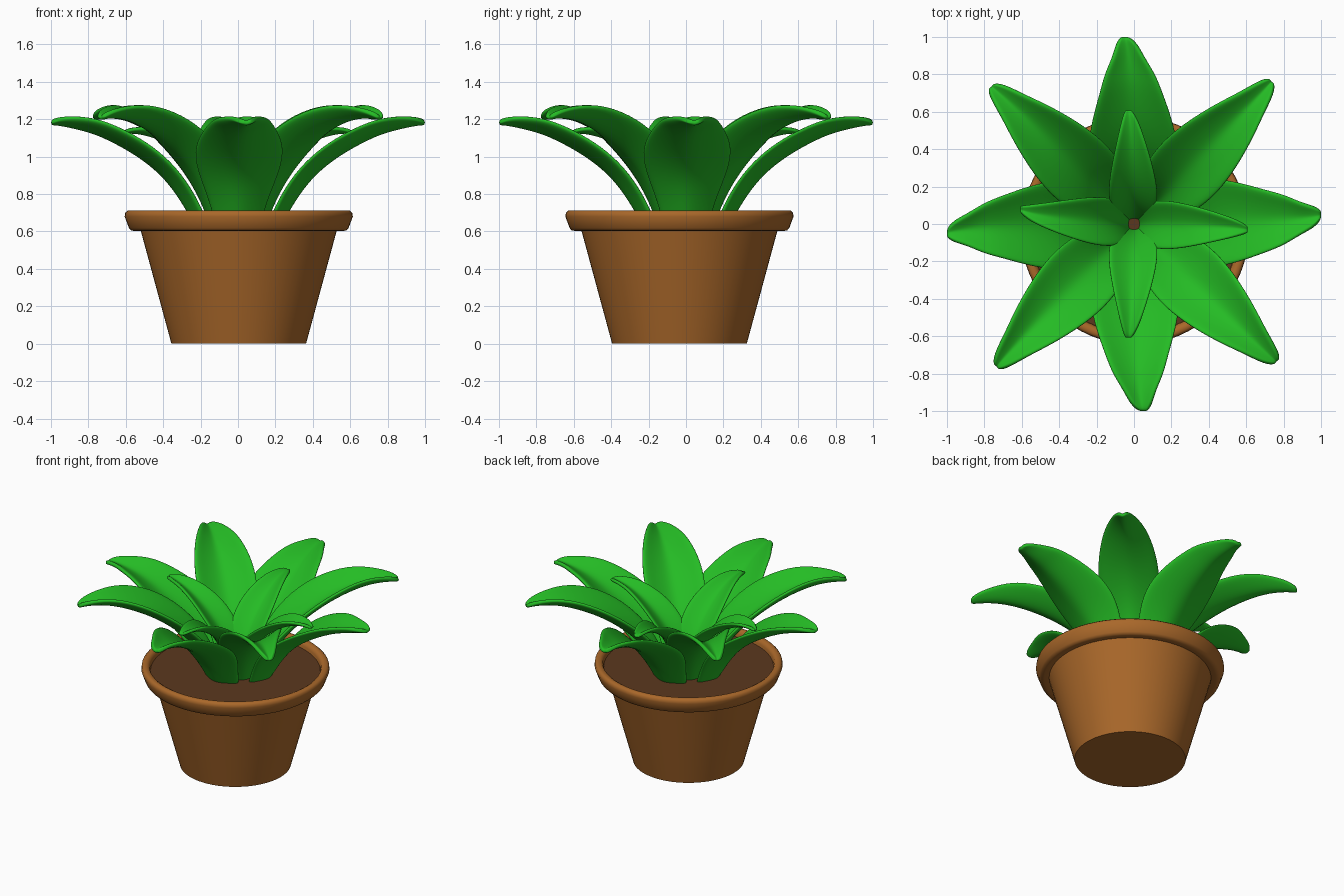
import bpy
import bmesh
import math
from mathutils import Matrix, Vector

if "Cube" in bpy.data.objects:
    bpy.data.objects.remove(bpy.data.objects["Cube"], do_unlink=True)


def material(name, rgb):
    m = bpy.data.materials.new(name)
    m.use_nodes = True
    color = (*rgb, 1)
    m.diffuse_color = color
    m.node_tree.nodes["Principled BSDF"].inputs["Base Color"].default_value = color
    return m


GREEN = material("leaf green", (0.018, 0.5, 0.018))
CLAY = material("terracotta", (0.4, 0.138, 0.023))
SOIL = material("dark soil", (0.105, 0.039, 0.013))


def add_object(name, bm, mat):
    bmesh.ops.recalc_face_normals(bm, faces=bm.faces)
    mesh = bpy.data.meshes.new(name)
    bm.to_mesh(mesh)
    bm.free()
    mesh.materials.append(mat)
    obj = bpy.data.objects.new(name, mesh)
    bpy.context.collection.objects.link(obj)
    return obj


def shade_smooth(obj, degrees):
    bpy.ops.object.select_all(action="DESELECT")
    obj.select_set(True)
    bpy.context.view_layer.objects.active = obj
    bpy.ops.object.shade_smooth_by_angle(angle=math.radians(degrees))


POT_CENTRE = Vector((0.004, -0.035, 0))


def lathe(name, profile, mat):
    bm = bmesh.new()
    verts = [bm.verts.new((r, 0, z)) for r, z in profile]
    edges = [bm.edges.new(pair) for pair in zip(verts, verts[1:])]
    bmesh.ops.spin(bm, geom=verts + edges, cent=(0, 0, 0), axis=(0, 0, 1),
                   angle=math.tau, steps=64)
    bmesh.ops.remove_doubles(bm, verts=bm.verts, dist=0.0005)
    bmesh.ops.translate(bm, verts=bm.verts, vec=POT_CENTRE)
    obj = add_object(name, bm, mat)
    shade_smooth(obj, 60)
    return obj


# Tapered pot with an overhanging rounded rim
lathe("pot", [(0, 0), (0.36, 0), (0.525, 0.608), (0.555, 0.603), (0.575, 0.605),
              (0.587, 0.618), (0.61, 0.68), (0.607, 0.7), (0.595, 0.711),
              (0.575, 0.711), (0.56, 0.702), (0.553, 0.685), (0.545, 0.62)], CLAY)
lathe("soil", [(0, 0.665), (0.553, 0.665)], SOIL)

# Leaf stations: distance out, height, half width, edge lift
LOW = [(0.2, 0.6, 0.12, 0.05), (0.27, 0.72, 0.15, 0.07), (0.36, 0.86, 0.215, 0.075),
       (0.47, 0.965, 0.245, 0.08), (0.6, 1.05, 0.215, 0.08), (0.74, 1.12, 0.165, 0.075),
       (0.82, 1.145, 0.135, 0.065), (0.9, 1.165, 0.085, 0.05), (0.97, 1.18, 0.055, 0.025),
       (1.0, 1.18, 0.02, 0.005)]
HIGH = [(0.14, 0.6, 0.1, 0.05), (0.2, 0.74, 0.13, 0.07), (0.3, 0.89, 0.175, 0.085),
        (0.44, 1.02, 0.205, 0.09), (0.6, 1.12, 0.19, 0.095), (0.78, 1.19, 0.14, 0.09),
        (0.91, 1.215, 0.085, 0.06), (1.02, 1.215, 0.05, 0.03), (1.06, 1.205, 0.018, 0.01)]
INNER = [(0.03, 0.62, 0.06, 0.02), (0.06, 0.74, 0.09, 0.035), (0.12, 0.86, 0.125, 0.055),
         (0.22, 0.97, 0.135, 0.06), (0.34, 1.06, 0.11, 0.055), (0.46, 1.115, 0.075, 0.045),
         (0.56, 1.135, 0.042, 0.02), (0.61, 1.13, 0.015, 0.005)]


def leaf(name, stations, angle, drift, thickness=0.028):
    """Channelled leaf running along +x, then turned to its angle."""
    bm = bmesh.new()
    spine = [Vector((r, 0, z)) for r, z, _, _ in stations]
    rows = []
    for i, (_, _, half, lift) in enumerate(stations):
        tangent = (spine[min(i + 1, len(spine) - 1)] - spine[max(i - 1, 0)]).normalized()
        up = Vector((-tangent.z, 0, tangent.x))
        bend = drift * (i / (len(stations) - 1)) ** 2
        row = []
        for k in range(-3, 4):
            v = k / 3
            side = Vector((0, v * half + bend, 0))
            row.append(bm.verts.new(spine[i] + side + up * lift * abs(v) ** 1.4))
        rows.append(row)
    for a, b in zip(rows, rows[1:]):
        for k in range(len(a) - 1):
            bm.faces.new((a[k], b[k], b[k + 1], a[k + 1]))
    bmesh.ops.rotate(bm, verts=bm.verts, cent=(0, 0, 0),
                     matrix=Matrix.Rotation(math.radians(angle), 3, "Z"))
    obj = add_object(name, bm, GREEN)
    solid = obj.modifiers.new("thickness", "SOLIDIFY")
    solid.thickness = thickness
    solid.offset = 0
    subsurf = obj.modifiers.new("smooth", "SUBSURF")
    subsurf.levels = subsurf.render_levels = 2
    shade_smooth(obj, 180)


# Two outer rings of four leaves
SIDES = ["left", "back", "right", "front"]
CORNERS = ["back_left", "back_right", "front_right", "front_left"]
for i in range(4):
    leaf("low_leaf_" + SIDES[i], LOW, 90 * i, 0.05)
    leaf("high_leaf_" + CORNERS[i], HIGH, 45 + 90 * i, 0.02)

# Small centre leaves, each leaning a little differently
for i, lean in enumerate([-0.03, 0.03, -0.08, -0.03]):
    leaf("centre_leaf_" + SIDES[i], INNER, 90 * i, lean, 0.022)
